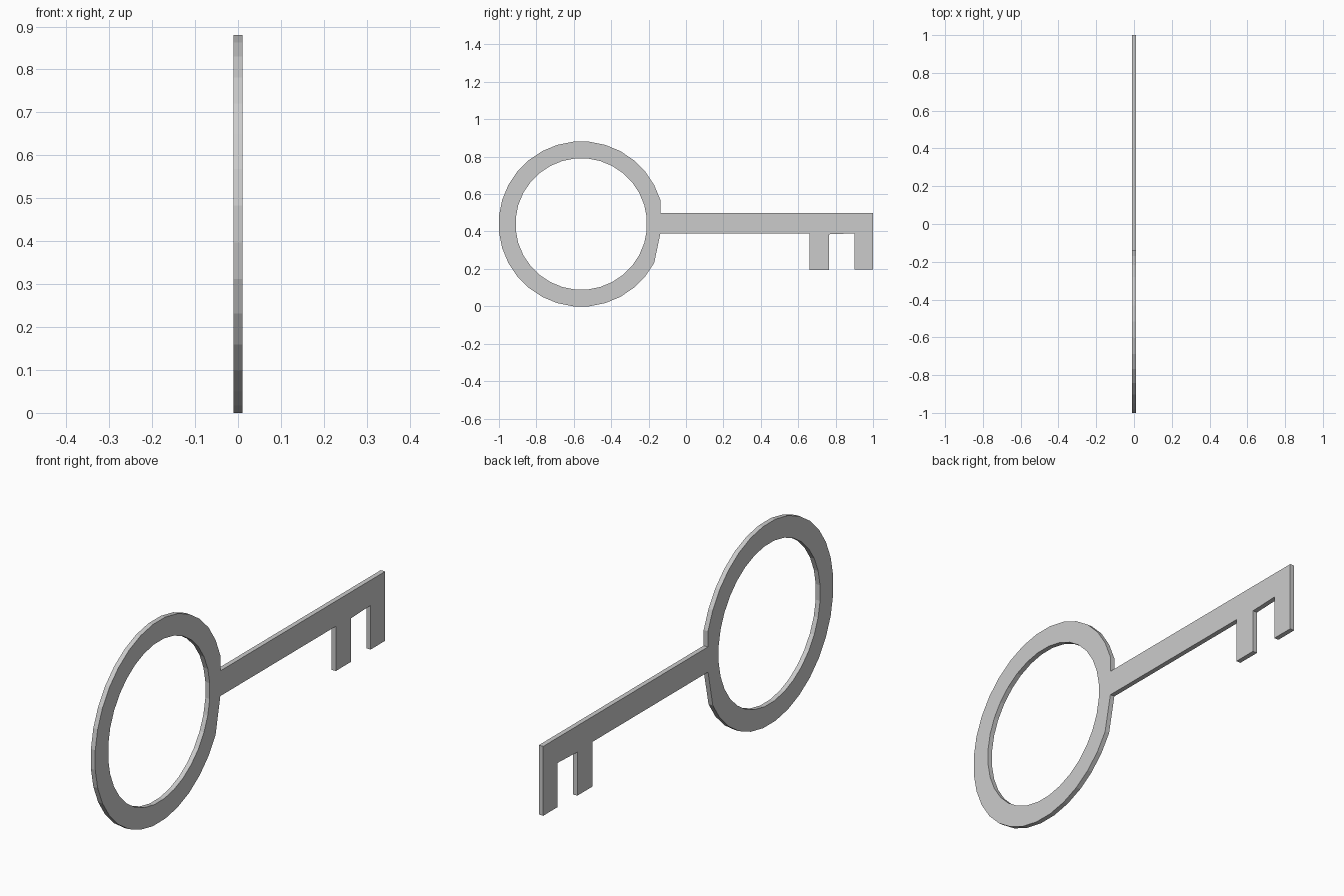
import bpy, math
from mathutils import Euler

if "Cube" in bpy.data.objects:
    bpy.data.objects.remove(bpy.data.objects["Cube"])

CY, CZ = -0.56, 0.44      # ring centre in the (y, z) plane
HALF_THICK = 0.0105
SIDES = 32
STEP = 2 * math.pi / SIDES


def arc(radius, first, last):
    """Points of a 32-gon whose flats face the axes."""
    r = radius / math.cos(STEP / 2)
    return [(CY + r * math.cos((i + 0.5) * STEP), CZ + r * math.sin((i + 0.5) * STEP))
            for i in range(first, last)]


# Outer outline: bow ring, then lower shaft edge, two teeth and upper shaft edge
outer = arc(0.44, 1, SIDES - 2)
neck_y = outer[0][0]
outer += [(neck_y, 0.39),
          (0.66, 0.39), (0.66, 0.195), (0.765, 0.195), (0.765, 0.385),
          (0.90, 0.39), (0.90, 0.197), (1.0, 0.197),
          (1.0, 0.50), (neck_y, 0.50)]

# Round hole in the bow
hole = arc(0.35, 0, SIDES)

curve = bpy.data.curves.new("key_profile", 'CURVE')
curve.dimensions = '2D'
curve.fill_mode = 'BOTH'
curve.extrude = HALF_THICK
for pts in (outer, hole):
    spline = curve.splines.new('POLY')
    spline.points.add(len(pts) - 1)
    for p, (u, v) in zip(spline.points, pts):
        p.co = (u, v, 0, 1)
    spline.use_cyclic_u = True

profile = bpy.data.objects.new("key_profile", curve)
bpy.context.collection.objects.link(profile)
bpy.context.view_layer.update()

# Turn the filled profile into a flat-shaded mesh standing in the yz plane
mesh = bpy.data.meshes.new_from_object(profile.evaluated_get(bpy.context.evaluated_depsgraph_get()))
mesh.transform(Euler((math.pi / 2, 0, math.pi / 2)).to_matrix().to_4x4())
for poly in mesh.polygons:
    poly.use_smooth = False
bpy.data.objects.remove(profile)
key = bpy.data.objects.new("key", mesh)
bpy.context.collection.objects.link(key)
